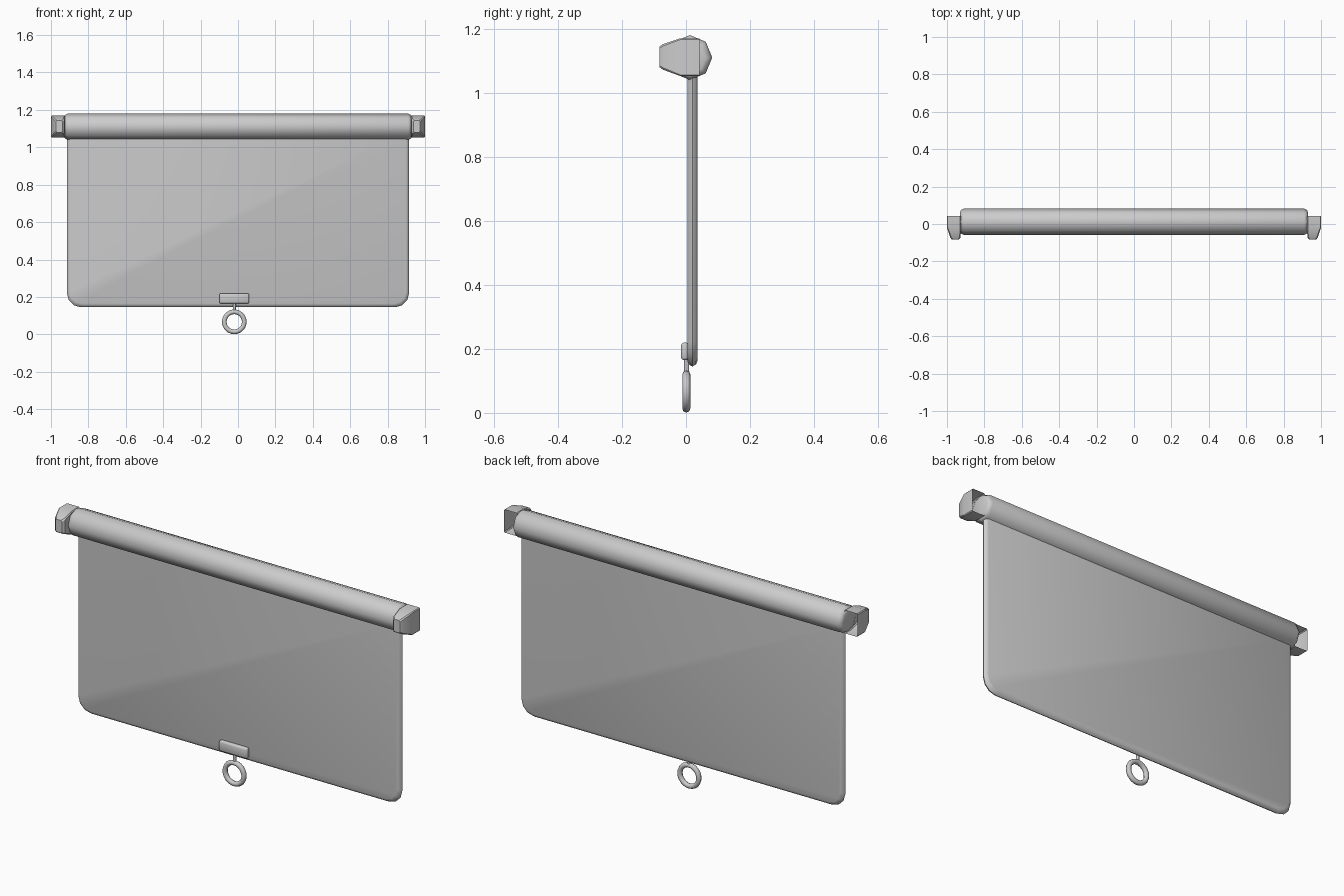
import bpy, bmesh, math
from mathutils import Matrix

cube = bpy.data.objects.get("Cube")
if cube:
    bpy.data.objects.remove(cube, do_unlink=True)

grey = bpy.data.materials.new("plain grey")
grey.use_nodes = True
grey.diffuse_color = (0.6, 0.6, 0.6, 1)
grey.node_tree.nodes["Principled BSDF"].inputs["Base Color"].default_value = (0.6, 0.6, 0.6, 1)


def make(name, bm, angle=None):
    """Turn a bmesh into an object, smooth below the given angle."""
    mesh = bpy.data.meshes.new(name)
    bm.to_mesh(mesh)
    bm.free()
    ob = bpy.data.objects.new(name, mesh)
    bpy.context.collection.objects.link(ob)
    mesh.materials.append(grey)
    if angle:
        bpy.ops.object.select_all(action='DESELECT')
        ob.select_set(True)
        bpy.context.view_layer.objects.active = ob
        bpy.ops.object.shade_smooth_by_angle(angle=math.radians(angle))
    return ob


def loft(rings, cap_start=True, cap_end=True):
    """Bridge closed rings of points with quads."""
    bm = bmesh.new()
    loops = [[bm.verts.new(p) for p in ring] for ring in rings]
    for a, b in zip(loops, loops[1:]):
        for i in range(len(a)):
            j = (i + 1) % len(a)
            bm.faces.new((a[i], a[j], b[j], b[i]))
    if cap_start:
        bm.faces.new(loops[0][::-1])
    if cap_end:
        bm.faces.new(loops[-1])
    bmesh.ops.recalc_face_normals(bm, faces=bm.faces)
    return bm


# Eight-sided roller with rounded ends
def octagon(x, r):
    return [(x, 0.012 + r * math.cos(k * math.pi / 4), 1.11 + r * math.sin(k * math.pi / 4))
            for k in range(8)]


ends = [(0.93, 0.05), (0.925, 0.063), (0.91, 0.07)]
profile = [(-x, r) for x, r in ends] + [(x, r) for x, r in reversed(ends)]
make("roller", loft([octagon(x, r) for x, r in profile]), 50)


# Hanging sheet with rounded lower corners and a ridged rim
def outline(y, inset):
    w, low, r = 0.915 - inset, 0.145 + inset, 0.075 - inset * 0.5
    pts = [(w, y, 1.08)]
    for side in (1, -1):
        arc = [k * math.pi / 6 for k in range(4)]
        for a in (arc if side > 0 else arc[::-1]):
            pts.append((side * (w - r + r * math.cos(a)), y, low + r - r * math.sin(a)))
    return pts + [(-w, y, 1.08)]


make("sheet", loft([outline(0.004, 0.018), outline(0.009, 0.006), outline(0.02, 0),
                    outline(0.031, 0.006), outline(0.036, 0.018)]), 50)


# End brackets: tapered cups, open at the back
def bracket_ring(side, y, x0, x1, z0, z1, c):
    pts = [(x0 + c, z0), (x1 - c, z0), (x1, z0 + c), (x1, z1 - c),
           (x1 - c, z1), (x0 + c, z1), (x0, z1 - c), (x0, z0 + c)]
    return [(side * x, y, z) for x, z in pts]


for side, word in ((1, "left"), (-1, "right")):
    rings = [bracket_ring(side, 0.042, 0.925, 1.0, 1.052, 1.17, 0.004),
             bracket_ring(side, -0.018, 0.925, 1.0, 1.052, 1.17, 0.004),
             bracket_ring(side, -0.072, 0.927, 0.983, 1.072, 1.152, 0.006),
             bracket_ring(side, -0.083, 0.937, 0.974, 1.08, 1.144, 0.006)]
    make(word + "_bracket", loft(rings, cap_start=False), 25)

# Pull tab on the front of the sheet
bm = bmesh.new()
bmesh.ops.create_cube(bm, size=1, matrix=Matrix.Translation((-0.02, -0.003, 0.192))
                      @ Matrix.Diagonal((0.16, 0.025, 0.055, 1)))
bmesh.ops.bevel(bm, geom=bm.edges[:], offset=0.009, segments=2, profile=0.5, affect='EDGES')
make("pull_tab", bm, 50)

# Stem joining tab and ring
bm = bmesh.new()
bmesh.ops.create_cone(bm, cap_ends=True, segments=8, radius1=0.008, radius2=0.008, depth=0.055,
                      matrix=Matrix.Translation((-0.02, 0.002, 0.15)))
make("pull_stem", bm, 50)

# Pull ring
bpy.ops.mesh.primitive_torus_add(location=(-0.02, 0.001, 0.067), rotation=(math.pi / 2, 0, 0),
                                 major_segments=24, minor_segments=8,
                                 major_radius=0.0535, minor_radius=0.0125)
ring = bpy.context.object
ring.name = "pull_ring"
ring.data.materials.append(grey)
bpy.ops.object.shade_smooth_by_angle(angle=math.radians(50))
